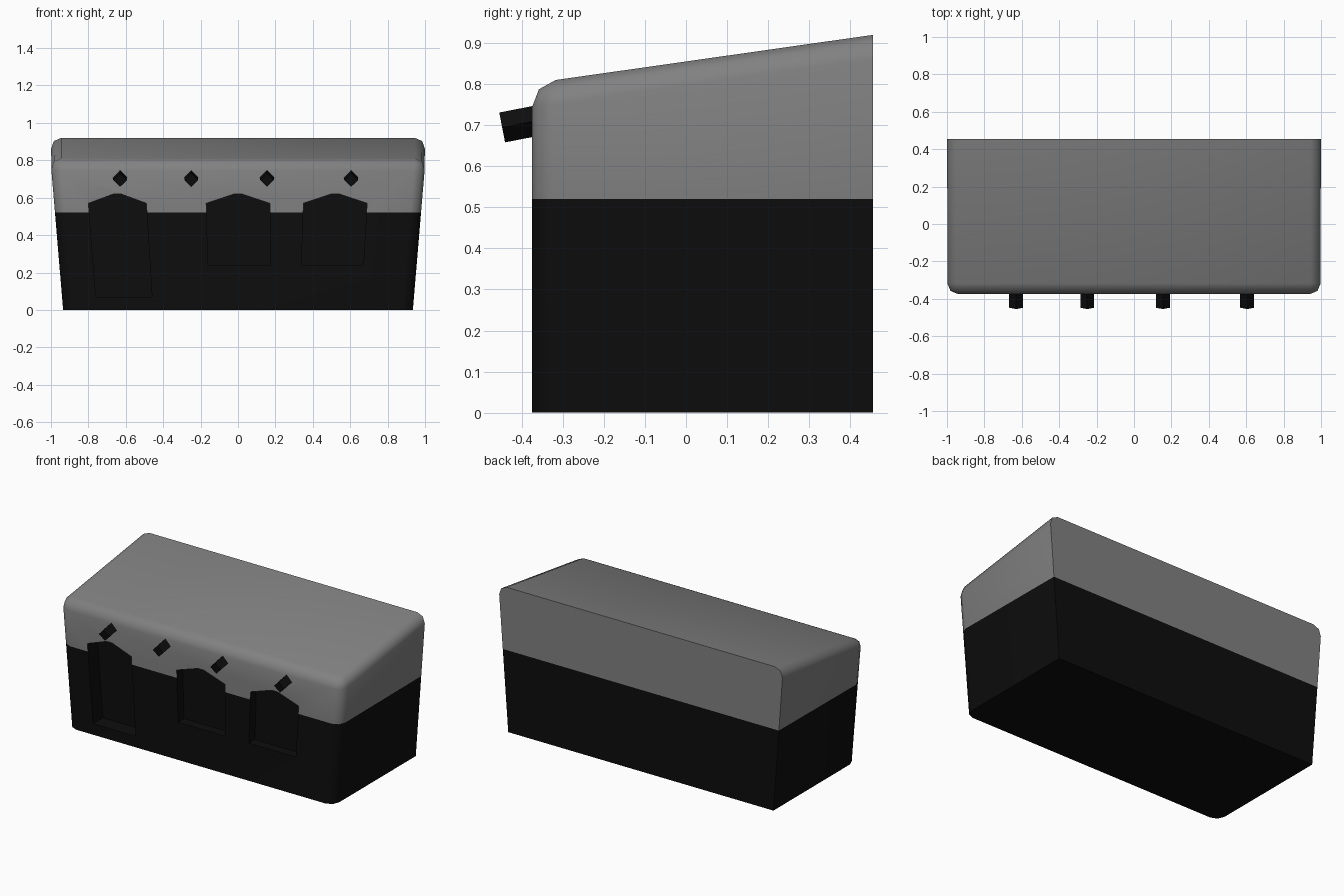
import bpy, bmesh, math
from mathutils import Matrix

if "Cube" in bpy.data.objects:
    bpy.data.objects.remove(bpy.data.objects["Cube"])


def material(name, v):
    m = bpy.data.materials.new(name)
    m.diffuse_color = (v, v, v, 1)
    m.use_nodes = True
    m.node_tree.nodes["Principled BSDF"].inputs["Base Color"].default_value = m.diffuse_color
    return m


grey = material("grey_plaster", 0.22)
black = material("black_base", 0.004)


def make_object(name, bm, mats):
    bmesh.ops.recalc_face_normals(bm, faces=bm.faces[:])
    me = bpy.data.meshes.new(name)
    bm.to_mesh(me)
    bm.free()
    for m in mats:
        me.materials.append(m)
    ob = bpy.data.objects.new(name, me)
    bpy.context.collection.objects.link(ob)
    return ob


FRONT, BACK, BAND = -0.375, 0.455, 0.52

# House body: box flaring upward, roof sloping down to the front
bm = bmesh.new()
bmesh.ops.create_cube(bm, size=2)
for v in bm.verts:
    back, top = v.co.y > 0, v.co.z > 0
    v.co.x *= 1.003 if top else 0.935
    v.co.y = BACK if back else FRONT
    v.co.z = (0.92 if back else 0.802) if top else 0

# Round every front and roof edge except those on the base and back wall
edges = [e for e in bm.edges
         if not all(v.co.z < 0.01 for v in e.verts)
         and not all(v.co.y > 0 for v in e.verts)]
bmesh.ops.bevel(bm, geom=edges, offset=0.058, offset_type='OFFSET',
                segments=2, profile=0.5, affect='EDGES')

# Painted lower band
bmesh.ops.bisect_plane(bm, geom=bm.verts[:] + bm.edges[:] + bm.faces[:],
                       plane_co=(0, 0, BAND), plane_no=(0, 0, 1))
for f in bm.faces:
    f.material_index = 1 if f.calc_center_median().z < BAND else 0
body = make_object("house_body", bm, [grey, black])


# Pointed-top recesses: left/right at the shoulders and at the sill
def recess(name, tl, tr, bl, br, sill, depth):
    pts = [(bl, sill), (br, sill), (tr, 0.57), ((tl + tr) / 2 + 0.02, 0.62),
           ((tl + tr) / 2 - 0.02, 0.62), (tl, 0.57)]
    b = bmesh.new()
    face = b.faces.new([b.verts.new((x, -0.5, z)) for x, z in pts])
    ext = bmesh.ops.extrude_face_region(b, geom=[face])
    for g in ext["geom"]:
        if isinstance(g, bmesh.types.BMVert):
            g.co.y = FRONT + depth
    for f in b.faces:
        f.material_index = 1
    cutter = make_object(name, b, [grey, black])
    cutter.hide_render = True
    mod = body.modifiers.new(name, 'BOOLEAN')
    mod.operation = 'DIFFERENCE'
    mod.solver = 'EXACT'
    mod.object = cutter
    bpy.context.view_layer.objects.active = body
    bpy.ops.object.modifier_apply(modifier=name)
    bpy.data.objects.remove(cutter)


recess("doorway", -0.80, -0.49, -0.76, -0.46, 0.07, 0.10)
recess("middle_window", -0.17, 0.17, -0.16, 0.17, 0.24, 0.06)
recess("right_window", 0.35, 0.69, 0.34, 0.67, 0.24, 0.06)

for o in bpy.context.selected_objects:
    o.select_set(False)
body.select_set(True)
bpy.context.view_layer.objects.active = body
bpy.ops.object.shade_smooth_by_angle(angle=math.radians(50))

# Roof beam ends: square timbers on edge, tipped down toward the front
for i, x in enumerate((-0.63, -0.25, 0.155, 0.605)):
    b = bmesh.new()
    rot = Matrix.Rotation(math.radians(90 + 11), 4, 'X')
    bmesh.ops.create_cone(b, cap_ends=True, segments=4, radius1=0.037,
                          radius2=0.037, depth=0.14,
                          matrix=Matrix.Translation((x, -0.379, 0.708)) @ rot)
    make_object(f"beam_end_{i + 1}", b, [black])
